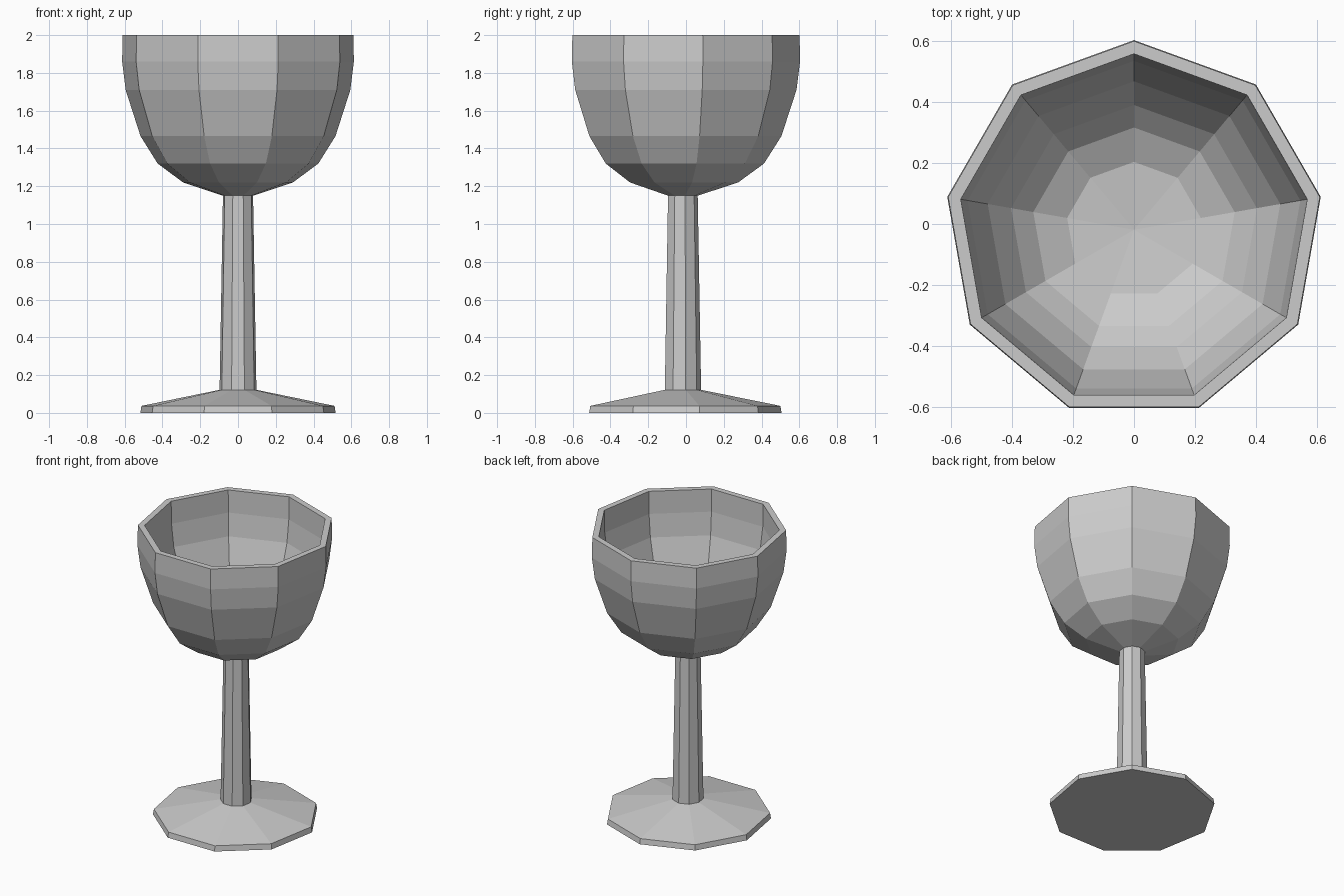
import bpy, math

if "Cube" in bpy.data.objects:
    bpy.data.objects.remove(bpy.data.objects["Cube"])

SIDES = 9
Y0 = -0.019  # axis offset so the nine-sided outline is centred in y


def lathe(name, profile):
    """Spin (radius, z) points, listed from the outside bottom up, into a faceted part."""
    verts, rings, faces = [], [], []
    for r, z in profile:
        if r == 0:
            rings.append([len(verts)] * SIDES)
            verts.append((0, Y0, z))
        else:
            rings.append(list(range(len(verts), len(verts) + SIDES)))
            for i in range(SIDES):
                a = math.pi / 2 + 2 * math.pi * i / SIDES
                verts.append((r * math.cos(a), Y0 + r * math.sin(a), z))
    for lo, hi in zip(rings, rings[1:]):
        for i in range(SIDES):
            j = (i + 1) % SIDES
            quad = [lo[i], lo[j], hi[j], hi[i]]
            faces.append(list(dict.fromkeys(quad)))  # drop repeats at the poles
    mesh = bpy.data.meshes.new(name)
    mesh.from_pydata(verts, [], faces)
    mesh.update()
    obj = bpy.data.objects.new(name, mesh)
    bpy.context.collection.objects.link(obj)
    return obj


# Flat foot with a sloping top
lathe("foot", [(0, 0), (0.525, 0), (0.519, 0.037), (0.099, 0.122)])

# Slightly tapered stem
lathe("stem", [(0.099, 0.122), (0.081, 1.15)])

# Bowl: outer wall, flat rim, then inner wall down to the centre
lathe("bowl", [
    (0.081, 1.15), (0.295, 1.22), (0.432, 1.32), (0.524, 1.465),
    (0.604, 1.71), (0.623, 1.86), (0.62, 2.0),
    (0.578, 2.0), (0.575, 1.845), (0.555, 1.69), (0.488, 1.48),
    (0.41, 1.365), (0.336, 1.295), (0.223, 1.24), (0, 1.22),
])
